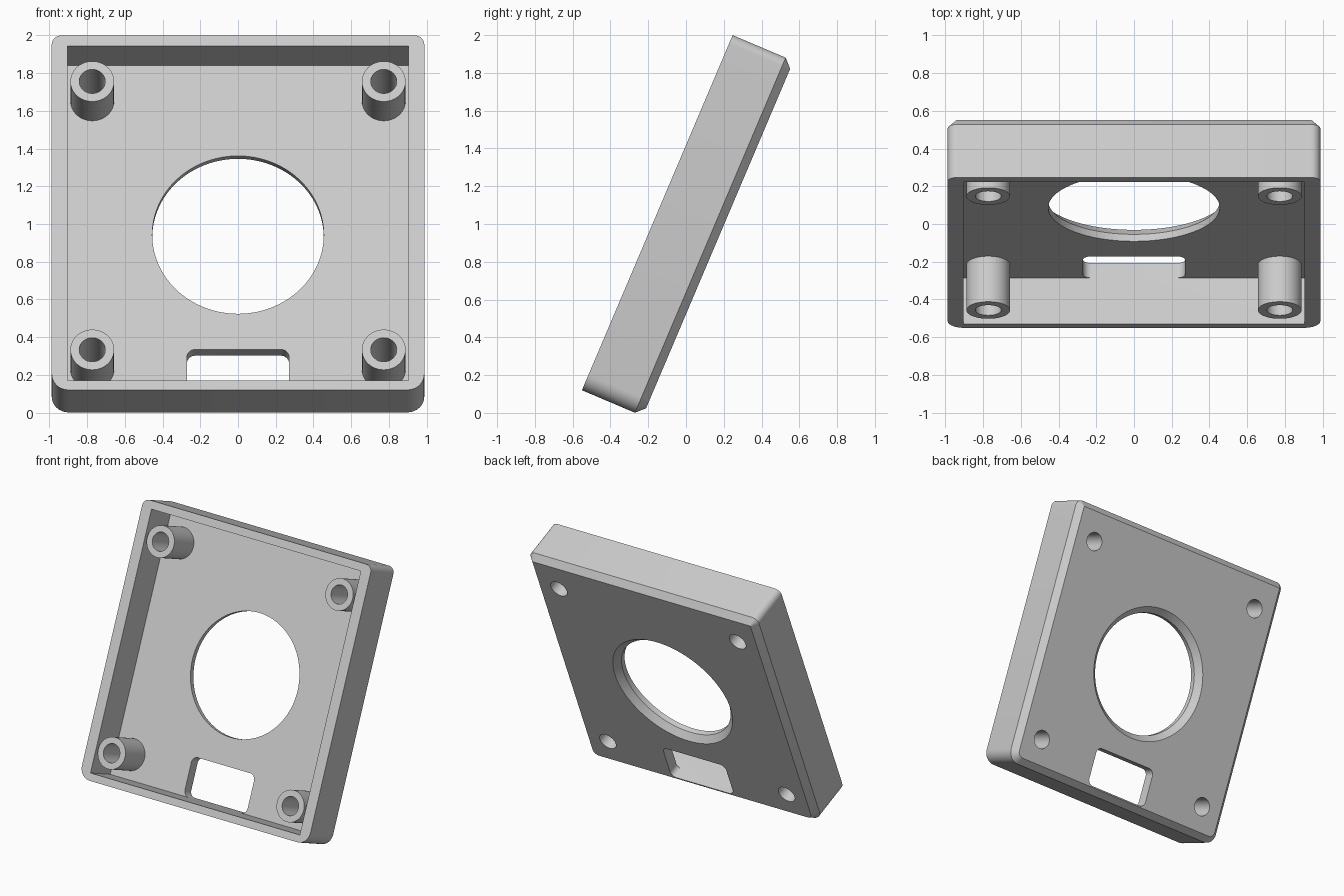
import bpy, bmesh
from math import sin, cos, pi, radians

cube = bpy.data.objects.get("Cube")
if cube:
    bpy.data.objects.remove(cube, do_unlink=True)

TILT = radians(-23)
BASE = (0, -0.551, 0.12)
HALF_W, HEIGHT, DEPTH = 0.988, 2.042, 0.35
CHAMFER, FLOOR = 0.045, 0.265
POST_X, MID = 0.773, 1.006      # post spacing, height of the round opening

grey = bpy.data.materials.new("light grey")
grey.use_nodes = True
grey.diffuse_color = (0.6, 0.6, 0.6, 1)
grey.node_tree.nodes["Principled BSDF"].inputs["Base Color"].default_value = (0.6, 0.6, 0.6, 1)


def circle(cx, cz, r, y, n=64):
    return [(cx + r * cos(2 * pi * i / n), y, cz + r * sin(2 * pi * i / n)) for i in range(n)]


def rounded_rect(half_w, low, high, r_low, r_high, y, n=8):
    corners = [(1, high, r_high, -1), (-1, high, r_high, -1), (-1, low, r_low, 1), (1, low, r_low, 1)]
    ring = []
    for q, (side, edge, r, inward) in enumerate(corners):
        for i in range(n + 1):
            a = (q + i / n) * pi / 2
            ring.append((side * (half_w - r) + r * cos(a), y, edge + inward * r + r * sin(a)))
    return ring


def loft(name, rings, closed=False):
    """Skin a stack of rings; cap the ends, or join last to first when closed."""
    bm = bmesh.new()
    loops = [[bm.verts.new(p) for p in ring] for ring in rings]
    n = len(loops[0])
    pairs = list(zip(loops, loops[1:]))
    if closed:
        pairs.append((loops[-1], loops[0]))
    else:
        bm.faces.new(loops[0])
        bm.faces.new(loops[-1])
    for a, b in pairs:
        for i in range(n):
            j = (i + 1) % n
            bm.faces.new((a[i], a[j], b[j], b[i]))
    bmesh.ops.recalc_face_normals(bm, faces=bm.faces)
    mesh = bpy.data.meshes.new(name)
    bm.to_mesh(mesh)
    bm.free()
    mesh.materials.append(grey)
    obj = bpy.data.objects.new(name, mesh)
    bpy.context.collection.objects.link(obj)
    obj.location = BASE
    obj.rotation_euler = (TILT, 0, 0)
    return obj


def activate(obj):
    bpy.ops.object.select_all(action='DESELECT')
    obj.select_set(True)
    bpy.context.view_layer.objects.active = obj


def cut(obj, cutter):
    cutter.hide_render = True
    mod = obj.modifiers.new("cut", 'BOOLEAN')
    mod.operation, mod.solver, mod.object = 'DIFFERENCE', 'EXACT', cutter
    activate(obj)
    bpy.ops.object.modifier_apply(modifier=mod.name)
    bpy.data.objects.remove(cutter, do_unlink=True)


# Tray body with rounded corners and a chamfered back edge
case = loft("case", [
    rounded_rect(HALF_W, 0, HEIGHT, 0.09, 0.05, 0),
    rounded_rect(HALF_W, 0, HEIGHT, 0.09, 0.05, DEPTH - CHAMFER),
    rounded_rect(HALF_W - CHAMFER, CHAMFER, HEIGHT - CHAMFER, 0.045, 0.005, DEPTH)])

# Square-cornered hollow
hollow = [[(x, y, z) for x, z in ((-0.905, 0.055), (0.905, 0.055), (0.905, 1.983), (-0.905, 1.983))]
          for y in (-0.1, FLOOR)]
cut(case, loft("hollow_cutter", hollow))

# Round opening, flared at the back
profile = ((0.455, 0.2), (0.455, DEPTH - CHAMFER), (0.51, DEPTH + 0.01))
cut(case, loft("opening_cutter", [circle(0, MID, r, y, 96) for r, y in profile]))

# Rounded slot level with the bottom wall
cut(case, loft("slot_cutter", [rounded_rect(0.271, 0.055, 0.346, 0.045, 0.045, y) for y in (0.2, 0.5)]))

# Hollow corner posts with holes through the back
posts = []
for h, height_name in ((-1, "lower"), (1, "upper")):
    for s, side_name in ((-1, "right"), (1, "left")):
        x, z = s * POST_X, MID + h * POST_X
        cut(case, loft("screw_cutter", [circle(x, z, 0.069, y, 48) for y in (0.2, 0.5)]))
        tube = ((0.116, FLOOR), (0.116, 0.003), (0.069, 0.003), (0.069, FLOOR))
        posts.append(loft(f"{height_name}_{side_name}_post",
                          [circle(x, z, r, y, 48) for r, y in tube], closed=True))

for obj in [case] + posts:
    activate(obj)
    bpy.ops.object.shade_smooth_by_angle(angle=radians(30))
